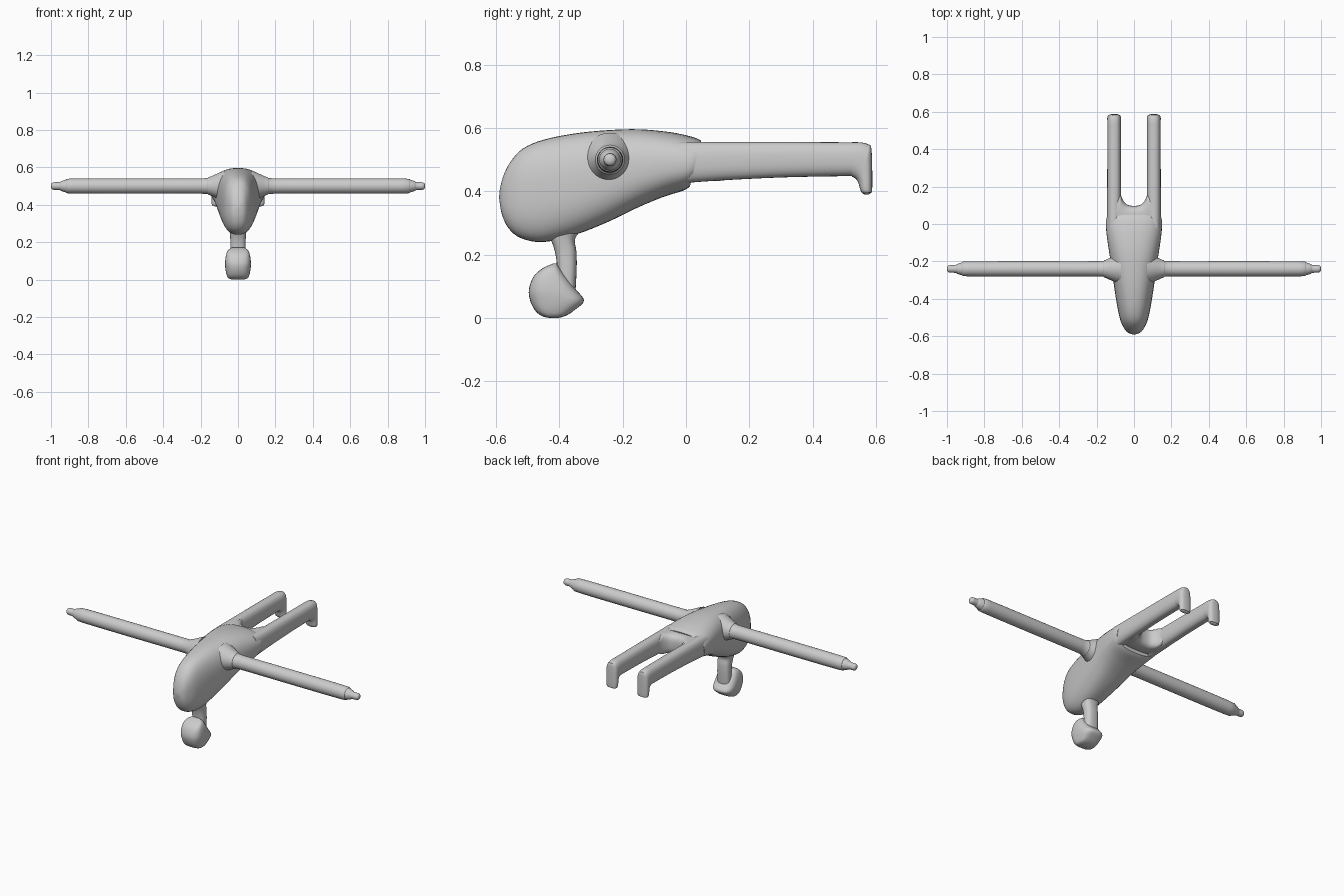
import bpy, bmesh
from math import cos, sin, pi, copysign
from mathutils import Vector as V


def catmull(rows, steps):
    """Smoothly resample rows of numbers."""
    out, n = [], len(rows)
    for i in range(n - 1):
        p = [rows[max(0, min(n - 1, i + k))] for k in (-1, 0, 1, 2)]
        for s in range(steps):
            t = s / steps
            out.append([0.5 * (2 * b + (c - a) * t + (2 * a - 5 * b + 4 * c - d) * t * t
                               + (3 * b - a - 3 * c + d) * t ** 3) for a, b, c, d in zip(*p)])
    return out + [list(rows[-1])]


def loft(name, rings, power=2.0, n=32):
    """rings: (end point A, end point B, half-width vector); superellipse sections."""
    bm = bmesh.new()
    loops = []
    for a, b, w in rings:
        a, b, w = V(a), V(b), V(w)
        mid, half = (a + b) / 2, (b - a) / 2
        loop = []
        for k in range(n):
            c, s = cos(2 * pi * k / n), sin(2 * pi * k / n)
            c, s = (copysign(abs(u) ** (2 / power), u) for u in (c, s))
            loop.append(bm.verts.new(mid + w * c + half * s))
        loops.append(loop)
    for p, q in zip(loops, loops[1:]):
        for k in range(n):
            j = (k + 1) % n
            bm.faces.new((p[k], p[j], q[j], q[k]))
    bm.faces.new(loops[0])
    bm.faces.new(loops[-1])
    bmesh.ops.recalc_face_normals(bm, faces=bm.faces)
    me = bpy.data.meshes.new(name)
    bm.to_mesh(me)
    bm.free()
    ob = bpy.data.objects.new(name, me)
    bpy.context.collection.objects.link(ob)
    bpy.ops.object.select_all(action='DESELECT')
    ob.select_set(True)
    bpy.context.view_layer.objects.active = ob
    bpy.ops.object.shade_smooth_by_angle(angle=0.7)
    return ob


def side_rings(rows, x=0.0, steps=4):
    """rows: yA, zA, yB, zB, half width in x."""
    return [((x, r[0], r[1]), (x, r[2], r[3]), (r[4], 0, 0)) for r in catmull(rows, steps)]


# Fuselage, with a slanted rear rim
loft("body", side_rings([
    (-.590, .380, -.589, .400, .010), (-.582, .330, -.578, .445, .034),
    (-.560, .283, -.555, .492, .053), (-.520, .252, -.515, .535, .072),
    (-.450, .240, -.450, .563, .088), (-.350, .263, -.350, .583, .104),
    (-.250, .302, -.250, .593, .118), (-.150, .350, -.150, .596, .133),
    (-.070, .383, -.050, .587, .146), (-.010, .402, .020, .572, .151),
    (.012, .415, .048, .560, .147)]), 2.5, 40)

# Wings with flared roots and thin tips
wing = [(.07, .085), (.10, .072), (.13, .058), (.16, .046), (.20, .041), (.55, .041),
        (.88, .040), (.92, .034), (.945, .026), (.955, .021), (.985, .020), (.996, .015), (1.0, .006)]
for side, sx in (("left", 1), ("right", -1)):
    loft(side + "_wing", [((sx * x, -.24, .5 - r), (sx * x, -.24, .5 + r), (0, r, 0))
                          for x, r in catmull(wing, 3)])

# Tail booms with turned-down ends
for side, sx in (("left", 1), ("right", -1)):
    loft(side + "_tail_boom", side_rings([
        (-.02, .425, -.02, .557, .038), (.10, .434, .10, .556, .038),
        (.30, .444, .30, .556, .037), (.50, .448, .50, .555, .037),
        (.525, .446, .545, .555, .037), (.541, .434, .574, .549, .037),
        (.547, .417, .586, .530, .037), (.551, .403, .588, .410, .035),
        (.557, .394, .584, .396, .027), (.565, .390, .577, .390, .012)], sx * .106), 2.5)

# Web joining the booms, with a rounded notch
web = [(-.10, .16), (-.075, .165), (-.065, .14), (-.05, .115), (-.03, .101), (0, .097),
       (.03, .101), (.05, .115), (.065, .14), (.075, .165), (.10, .16)]
loft("tail_web", [((x, -.02, .493), (x, y, .493), (0, 0, .061)) for x, y in catmull(web, 3)], 3.0)

# Leg strut
loft("leg_strut", side_rings([
    (-.445, .285, -.325, .285, .050), (-.428, .250, -.350, .250, .044),
    (-.414, .210, -.346, .210, .041), (-.407, .160, -.345, .160, .041),
    (-.405, .080, -.349, .080, .041)]), 2.6)

# Rounded foot with a sloping rear face
loft("foot", side_rings([
    (-.425, .000, -.405, .000, .030), (-.452, .005, -.380, .007, .050),
    (-.475, .022, -.352, .025, .060), (-.492, .055, -.322, .055, .067),
    (-.496, .090, -.347, .090, .069), (-.482, .130, -.377, .130, .064),
    (-.453, .157, -.397, .157, .053), (-.420, .172, -.408, .172, .030)]), 3.0)
